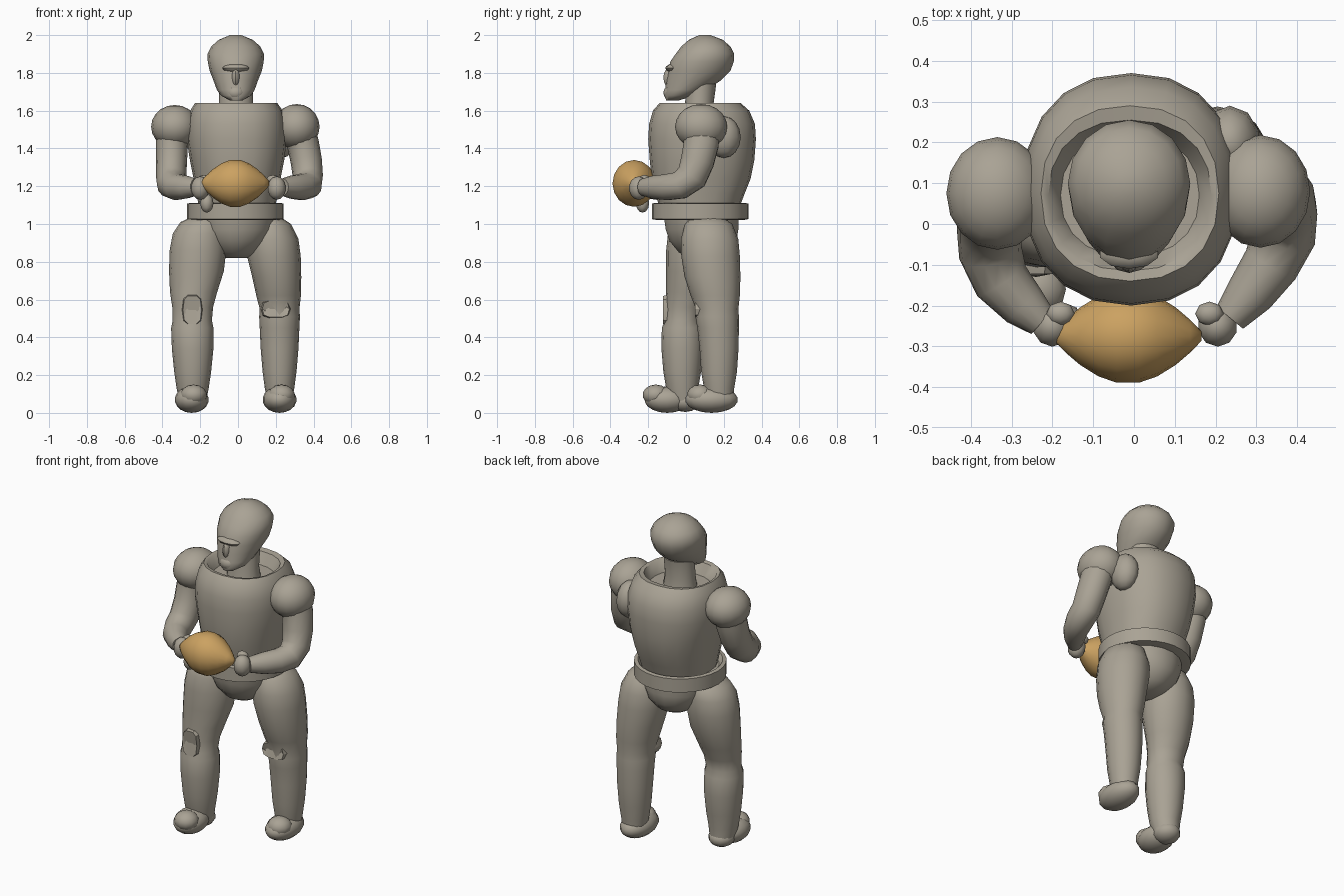
import bpy, bmesh, math
from mathutils import Vector


def material(name, rgb):
    m = bpy.data.materials.new(name)
    m.diffuse_color = (*rgb, 1)
    return m


STONE = material("warm grey", (0.40, 0.365, 0.30))
LEATHER = material("tan leather", (0.60, 0.36, 0.12))


def finish(bm, name, mat, angle=50):
    bmesh.ops.recalc_face_normals(bm, faces=bm.faces)
    me = bpy.data.meshes.new(name)
    bm.to_mesh(me)
    bm.free()
    me.materials.append(mat)
    ob = bpy.data.objects.new(name, me)
    bpy.context.collection.objects.link(ob)
    bpy.ops.object.select_all(action='DESELECT')
    ob.select_set(True)
    bpy.context.view_layer.objects.active = ob
    bpy.ops.object.shade_smooth_by_angle(angle=math.radians(angle))
    return ob


def loft(name, stations, mat=STONE, sides=16, power=2.0, along=False, angle=50):
    """Skin elliptical rings (x, y, z, rx, ry); along=True turns them to the path."""
    bm = bmesh.new()
    pts = [Vector(s[:3]) for s in stations]
    rings = []
    u, v = Vector((1, 0, 0)), Vector((0, 1, 0))
    for i, s in enumerate(stations):
        if along:
            t = (pts[min(i + 1, len(pts) - 1)] - pts[max(i - 1, 0)]).normalized()
            if i == 0 and abs(t.x) > 0.9:
                u = Vector((0, 1, 0))
            u = (u - t * u.dot(t)).normalized()
            v = t.cross(u)
        ring = []
        for k in range(sides):
            a = 2 * math.pi * k / sides
            c, d = math.cos(a), math.sin(a)
            c = math.copysign(abs(c) ** (2 / power), c)
            d = math.copysign(abs(d) ** (2 / power), d)
            ring.append(bm.verts.new(pts[i] + u * c * s[3] + v * d * s[4]))
        rings.append(ring)
    for a, b in zip(rings, rings[1:]):
        for k in range(sides):
            n = (k + 1) % sides
            bm.faces.new((a[k], a[n], b[n], b[k]))
    bm.faces.new(rings[0][::-1])
    bm.faces.new(rings[-1])
    return finish(bm, name, mat, angle)


def blob(name, centre, radii, mat=STONE, u=14, v=9):
    bm = bmesh.new()
    bmesh.ops.create_uvsphere(bm, u_segments=u, v_segments=v, radius=1)
    for p in bm.verts:
        p.co = Vector(centre) + Vector([a * r for a, r in zip(p.co, radii)])
    return finish(bm, name, mat)


# Head: skull with a jutting face, and the neck under it
loft("head", [
    (-0.01, -0.07, 1.655, 0.035, 0.035), (-0.01, -0.035, 1.68, 0.08, 0.08),
    (-0.012, 0.00, 1.71, 0.10, 0.11), (-0.012, 0.04, 1.76, 0.118, 0.145),
    (-0.012, 0.07, 1.81, 0.138, 0.165), (-0.012, 0.085, 1.86, 0.148, 0.168),
    (-0.012, 0.10, 1.90, 0.15, 0.155), (-0.012, 0.105, 1.94, 0.13, 0.13),
    (-0.012, 0.105, 1.975, 0.09, 0.09), (-0.012, 0.10, 2.0, 0.03, 0.03)])
loft("neck", [(-0.01, 0.07, 1.55, 0.10, 0.09), (-0.01, 0.07, 1.63, 0.09, 0.075),
              (-0.01, 0.08, 1.74, 0.09, 0.08)])
# Brow, nose and chin
blob("brow", (-0.012, -0.07, 1.825), (0.075, 0.04, 0.022), u=10, v=6)
blob("nose", (-0.012, -0.09, 1.775), (0.022, 0.03, 0.05), u=8, v=6)
blob("chin", (-0.012, -0.08, 1.695), (0.05, 0.04, 0.04), u=10, v=6)

# Torso with a rolled collar sunk around the neck
loft("torso", [
    (-0.005, 0.07, 1.08, 0.20, 0.21), (-0.005, 0.075, 1.16, 0.215, 0.235),
    (-0.005, 0.08, 1.24, 0.23, 0.262), (-0.005, 0.085, 1.34, 0.25, 0.277),
    (-0.007, 0.085, 1.45, 0.265, 0.285), (-0.007, 0.085, 1.53, 0.262, 0.28),
    (-0.008, 0.08, 1.60, 0.245, 0.255), (-0.01, 0.075, 1.64, 0.218, 0.215),
    (-0.01, 0.07, 1.635, 0.20, 0.185), (-0.01, 0.07, 1.57, 0.17, 0.15)],
     sides=20, power=2.25)

# Belt and briefs
loft("belt", [(-0.014, 0.075, 1.022, 0.235, 0.235), (-0.014, 0.075, 1.026, 0.256, 0.256),
              (-0.014, 0.075, 1.108, 0.256, 0.256), (-0.014, 0.075, 1.112, 0.235, 0.235),
              (-0.014, 0.075, 1.085, 0.215, 0.215)], sides=28, angle=40)
loft("pelvis", [
    (-0.01, 0.09, 0.82, 0.06, 0.07), (-0.01, 0.09, 0.85, 0.11, 0.13),
    (-0.01, 0.09, 0.91, 0.17, 0.18), (-0.01, 0.085, 0.97, 0.20, 0.195),
    (-0.01, 0.08, 1.04, 0.21, 0.20)], sides=18)

# Legs, the left-hand one a step ahead
loft("front_leg", [
    (-0.24, -0.01, 0.06, 0.07, 0.075), (-0.24, -0.02, 0.13, 0.085, 0.085),
    (-0.24, -0.02, 0.22, 0.098, 0.10), (-0.24, -0.02, 0.34, 0.11, 0.11),
    (-0.242, -0.02, 0.45, 0.112, 0.108), (-0.242, -0.02, 0.49, 0.104, 0.092),
    (-0.24, -0.01, 0.56, 0.108, 0.10), (-0.235, 0.01, 0.64, 0.125, 0.115),
    (-0.22, 0.03, 0.75, 0.145, 0.135), (-0.212, 0.04, 0.86, 0.15, 0.145),
    (-0.205, 0.045, 0.95, 0.14, 0.14), (-0.19, 0.05, 1.01, 0.115, 0.12),
    (-0.17, 0.06, 1.04, 0.07, 0.08)])
loft("back_leg", [
    (0.22, 0.18, 0.06, 0.065, 0.07), (0.22, 0.175, 0.13, 0.078, 0.08),
    (0.22, 0.175, 0.22, 0.09, 0.095), (0.22, 0.175, 0.34, 0.10, 0.103),
    (0.22, 0.17, 0.45, 0.105, 0.11), (0.22, 0.165, 0.51, 0.108, 0.115),
    (0.22, 0.165, 0.55, 0.105, 0.112), (0.215, 0.155, 0.62, 0.118, 0.13),
    (0.205, 0.14, 0.72, 0.13, 0.148), (0.19, 0.13, 0.83, 0.142, 0.155),
    (0.182, 0.125, 0.92, 0.138, 0.152), (0.17, 0.12, 1.0, 0.11, 0.125),
    (0.15, 0.11, 1.04, 0.07, 0.08)])

# Knee pads with torn rims
for name, x, y, z, w, h in (("front_knee", -0.242, -0.10, 0.545, 0.055, 0.085),
                            ("back_knee", 0.20, 0.07, 0.55, 0.08, 0.05)):
    loft(name + "_pad", [(x, y + 0.06, z, w, h), (x, y + 0.01, z, w, h),
                         (x, y - 0.022, z, w * 0.9, h * 0.9),
                         (x, y - 0.005, z, w * 0.6, h * 0.6)],
         sides=10, along=True, power=3, angle=30)

# Feet: long sole with a raised toe cap
for name, x, y in (("front", -0.245, -0.10), ("back", 0.22, 0.135)):
    blob(name + "_foot", (x, y, 0.07), (0.09, 0.14 if name == "back" else 0.12, 0.07), u=16)
    blob(name + "_toe_cap", (x + 0.01, y - 0.06, 0.095), (0.07, 0.07, 0.055), u=12, v=7)
blob("front_heel", (-0.24, -0.005, 0.06), (0.075, 0.08, 0.055), u=12, v=7)

# Shoulder caps
blob("left_shoulder", (-0.335, 0.075, 1.515), (0.125, 0.138, 0.115), u=16, v=10)
blob("right_shoulder", (0.31, 0.08, 1.515), (0.122, 0.138, 0.12), u=16, v=10)
blob("right_shoulder_blade", (0.235, 0.20, 1.46), (0.075, 0.09, 0.11), u=10, v=8)

# Arms bent forward at the elbow
loft("left_arm", [
    (-0.34, 0.07, 1.50, 0.09, 0.10), (-0.35, 0.06, 1.42, 0.085, 0.095),
    (-0.352, 0.03, 1.33, 0.082, 0.09), (-0.354, -0.015, 1.25, 0.08, 0.085),
    (-0.352, -0.07, 1.21, 0.078, 0.078), (-0.325, -0.14, 1.195, 0.07, 0.07),
    (-0.27, -0.20, 1.195, 0.058, 0.06), (-0.225, -0.24, 1.195, 0.04, 0.045)], along=True, sides=14)
loft("right_arm", [
    (0.32, 0.08, 1.50, 0.09, 0.10), (0.345, 0.08, 1.42, 0.085, 0.095),
    (0.362, 0.06, 1.33, 0.083, 0.09), (0.37, 0.03, 1.25, 0.08, 0.085),
    (0.368, -0.03, 1.205, 0.078, 0.075), (0.335, -0.10, 1.195, 0.07, 0.07),
    (0.285, -0.17, 1.195, 0.06, 0.062), (0.235, -0.23, 1.195, 0.042, 0.045)], along=True, sides=14)

# Hands gripping the ends of the ball
for side, x in ((-1, -0.20), (1, 0.205)):
    name = "left" if side < 0 else "right"
    blob(name + "_hand", (x, -0.25, 1.19), (0.05, 0.052, 0.062), u=10, v=7)
    blob(name + "_thumb", (x - side * 0.02, -0.22, 1.235), (0.035, 0.03, 0.025), u=8, v=6)
blob("left_finger", (-0.165, -0.23, 1.11), (0.035, 0.035, 0.05), u=8, v=6)

# Pointed oval ball
loft("ball", [(-0.015 + 0.18 * t, -0.275, 1.215, 0.105 * (1 - abs(t) ** 1.9) + 0.012,
               0.115 * (1 - abs(t) ** 1.9) + 0.012)
              for t in (-1, -0.85, -0.65, -0.4, -0.15, 0.15, 0.4, 0.65, 0.85, 1)],
     LEATHER, sides=16, along=True)
